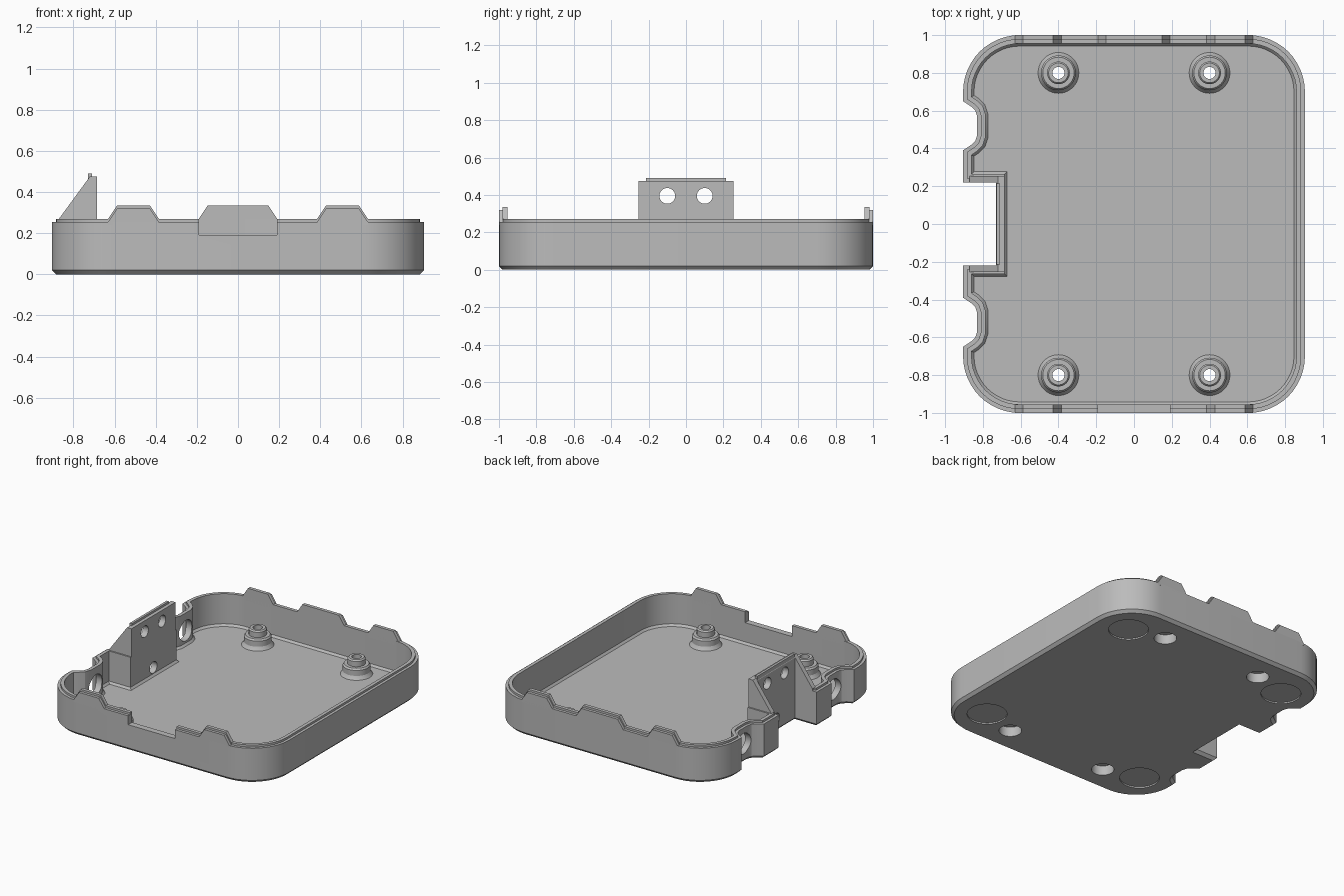
import bpy, bmesh, math
from mathutils import Vector, Matrix

cube = bpy.data.objects.get("Cube")
if cube:
    bpy.data.objects.remove(cube)

grey = bpy.data.materials.new("mid grey plastic")
grey.use_nodes = True
grey.diffuse_color = (0.5, 0.5, 0.5, 1)
grey.node_tree.nodes["Principled BSDF"].inputs["Base Color"].default_value = (0.5, 0.5, 0.5, 1)


def finish(name, bm):
    bmesh.ops.recalc_face_normals(bm, faces=bm.faces)
    mesh = bpy.data.meshes.new(name)
    bm.to_mesh(mesh)
    bm.free()
    mesh.materials.append(grey)
    obj = bpy.data.objects.new(name, mesh)
    bpy.context.collection.objects.link(obj)
    return obj


def loft(bm, rings, closed=False):
    """Skin a list of equal point rings; cap the ends unless closed."""
    loops = [[bm.verts.new(p) for p in ring] for ring in rings]
    pairs = list(zip(loops, loops[1:]))
    if closed:
        pairs.append((loops[-1], loops[0]))
    for a, b in pairs:
        for i in range(len(a)):
            j = (i + 1) % len(a)
            bm.faces.new((a[i], a[j], b[j], b[i]))
    if not closed:
        bm.faces.new(loops[0][::-1])
        bm.faces.new(loops[-1])


def prism(bm, profile, y0, y1):
    """Extrude an x-z profile along y."""
    loft(bm, [[(x, y, z) for x, z in profile] for y in (y0, y1)])


def rod(bm, centre, radius, depth, along_x=False):
    turn = Matrix.Rotation(math.pi / 2, 4, 'Y') if along_x else Matrix.Identity(4)
    bmesh.ops.create_cone(bm, cap_ends=True, segments=40, radius1=radius, radius2=radius,
                          depth=depth, matrix=Matrix.Translation(centre) @ turn)


def cut(obj, bm):
    cutter = finish(obj.name + "_cutter", bm)
    cutter.hide_render = True
    mod = obj.modifiers.new("cut", 'BOOLEAN')
    mod.operation, mod.solver, mod.object = 'DIFFERENCE', 'EXACT', cutter
    bpy.context.view_layer.objects.active = obj
    bpy.ops.object.modifier_apply(modifier=mod.name)
    bpy.data.objects.remove(cutter)


# Tray outline: rounded rectangle with two scoops and a square recess on the right
W, L, R = 0.905, 1.0, 0.3


def corner(sx, sy, start):
    return [Vector((sx * (W - R) + R * math.cos(math.radians(start + 7.5 * i)),
                    sy * (L - R) + R * math.sin(math.radians(start + 7.5 * i))))
            for i in range(13)]


scoop = [(0, .13), (.045, .1), (.065, .08), (.075, .05),
         (.075, -.05), (.065, -.08), (.045, -.1), (0, -.13)]


def scoop_at(y):
    return [Vector((-W + dx, y + dy)) for dx, dy in scoop]


recess = [Vector(p) for p in ((-W, .22), (-.73, .22), (-.73, -.22), (-W, -.22))]
outline = (corner(1, -1, -90) + corner(1, 1, 0) + corner(-1, 1, 90) + scoop_at(.52)
           + recess + scoop_at(-.52) + corner(-1, -1, 180))


def inset(d, z):
    """Mitred inward offset of the outline at height z."""
    ring = []
    for i, p in enumerate(outline):
        a = (p - outline[i - 1]).normalized()
        b = (outline[(i + 1) % len(outline)] - p).normalized()
        na, nb = Vector((-a.y, a.x)), Vector((-b.y, b.x))
        q = p + (na + nb) * d / (1 + na.dot(nb))
        ring.append((q.x, q.y, z))
    return ring


# Tray shell: chamfered base, stepped rim, chamfered inner floor
bm = bmesh.new()
loft(bm, [inset(d, z) for d, z in ((.02, 0), (0, .02), (0, .255), (.02, .255), (.02, .27),
                                   (.045, .27), (.045, .05), (.058, .035))])
tray = finish("tray", bm)

# Openings: front notch, screw bores, foot recesses, scoop holes, recess hole
corners = [(sx, sy) for sx in (-1, 1) for sy in (-1, 1)]
bm = bmesh.new()
prism(bm, [(-.19, .19), (.19, .19), (.19, .4), (-.19, .4)], -1.1, -.9)
for sx, sy in corners:
    rod(bm, (sx * .4, sy * .8, 0), .075, .2)
    rod(bm, (sx * .66, sy * .73, 0), .133, .02)
for sy in (-1, 1):
    rod(bm, (-.83, sy * .52, .14), .075, .24, True)
rod(bm, (-.7, 0, .095), .042, .14, True)
cut(tray, bm)


# Rim tabs: outer step and taller inner lip
def tab(name, x, half, side):
    bm = bmesh.new()
    for y0, y1, base, top in ((1, .98, .255, .32), (.98, .955, .27, .335)):
        prism(bm, [(x - half, .24), (x + half, .24), (x + half, base), (x + half - .043, top),
                   (x - half + .043, top), (x - half, base)], side * y0, side * y1)
    return finish(name, bm)


parts = [tray]
for side, word in ((-1, "front"), (1, "back")):
    for x, hand in ((-.508, "right"), (.508, "left")):
        parts.append(tab(f"{word}_{hand}_tab", x, .123, side))
parts.append(tab("back_middle_tab", 0, .19, 1))

# Upright panel with two holes and a thin top lip
bm = bmesh.new()
prism(bm, [(-.73, .25), (-.685, .25), (-.685, .475), (-.72, .475), (-.73, .46)], -.255, .255)
panel = finish("upright_panel", bm)
bm = bmesh.new()
for y in (-.1, .1):
    rod(bm, (-.7, y, .395), .042, .2, True)
cut(panel, bm)
parts.append(panel)
bm = bmesh.new()
prism(bm, [(-.728, .45), (-.71, .45), (-.71, .49), (-.728, .49)], -.215, .215)
parts.append(finish("panel_lip", bm))

# Triangular gussets beside the panel
for side, word in ((-1, "front"), (1, "back")):
    bm = bmesh.new()
    prism(bm, [(-.87, .25), (-.69, .25), (-.69, .475), (-.72, .475), (-.87, .27)],
          side * .22, side * .255)
    parts.append(finish(f"{word}_gusset", bm))

# Stepped screw posts, hollow with a wider bore below
post = [(.112, .03), (.1, .045), (.092, .06), (.092, .1), (.083, .112), (.06, .112), (.06, .15),
        (.052, .16), (.032, .16), (.032, .07), (.075, .07), (.075, .03)]
for sx, sy in corners:
    bm = bmesh.new()
    angles = [math.tau * i / 40 for i in range(40)]
    loft(bm, [[(sx * .4 + r * math.cos(t), sy * .8 + r * math.sin(t), z) for t in angles]
              for r, z in post], closed=True)
    parts.append(finish(f"{'front' if sy < 0 else 'back'}_{'left' if sx > 0 else 'right'}_post", bm))

# Smooth the curved faces, keep edges crisp
bpy.ops.object.select_all(action='DESELECT')
for obj in parts:
    obj.select_set(True)
bpy.context.view_layer.objects.active = tray
bpy.ops.object.shade_smooth_by_angle(angle=math.radians(25))
